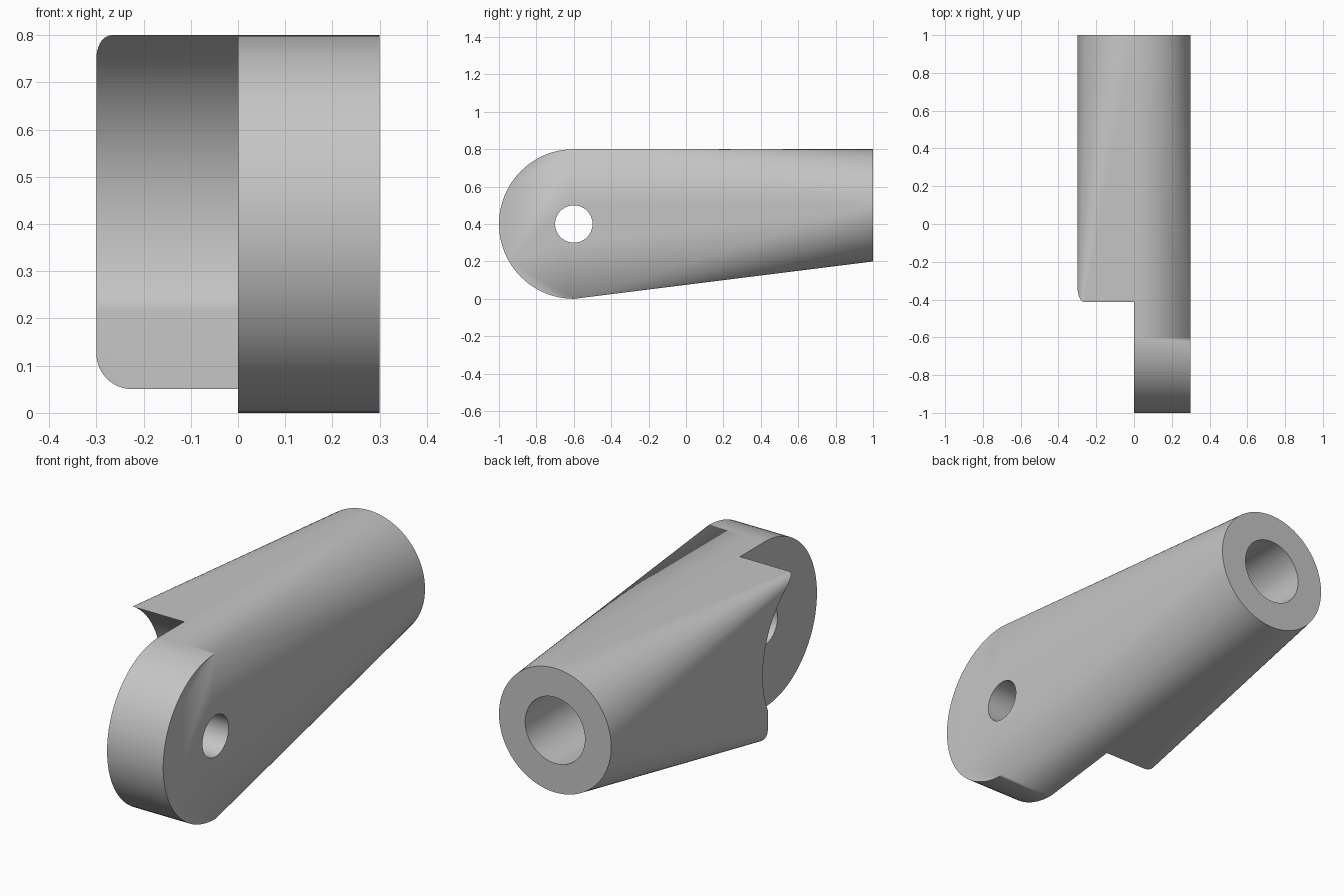
import bpy, bmesh, math
from mathutils import Vector

if "Cube" in bpy.data.objects:
    bpy.data.objects.remove(bpy.data.objects["Cube"])

NOSE_Y, NOSE_Z, NOSE_R = -0.6, 0.4, 0.4      # rounded lap end
END_Z, END_R, BORE_R = 0.5, 0.3, 0.16        # round socket end
HALF_W = 0.3
QUARTER = 24                                 # segments per quarter arc

grey = bpy.data.materials.new("light grey")
grey.use_nodes = True
colour = (0.56, 0.56, 0.56, 1)
grey.diffuse_color = colour
grey.node_tree.nodes["Principled BSDF"].inputs["Base Color"].default_value = colour


def make_object(name, bm):
    bmesh.ops.recalc_face_normals(bm, faces=bm.faces)
    mesh = bpy.data.meshes.new(name)
    bm.to_mesh(mesh)
    bm.free()
    mesh.materials.append(grey)
    obj = bpy.data.objects.new(name, mesh)
    bpy.context.collection.objects.link(obj)
    return obj


def extrude_profile(name, points, axis, start, end):
    """Extrude a closed profile along x (points are y, z) or y (points are x, z)."""
    bm = bmesh.new()

    def place(p):
        return (start, p[0], p[1]) if axis == "x" else (p[0], start, p[1])
    face = bm.faces.new([bm.verts.new(place(p)) for p in points])
    top = bmesh.ops.extrude_face_region(bm, geom=[face])["geom"]
    shift = Vector((end - start, 0, 0)) if axis == "x" else Vector((0, end - start, 0))
    bmesh.ops.translate(bm, vec=shift, verts=[v for v in top if isinstance(v, bmesh.types.BMVert)])
    return make_object(name, bm)


def arc(cx, cy, r, a0, a1, n):
    return [(cx + r * math.cos(a0 + (a1 - a0) * i / n),
             cy + r * math.sin(a0 + (a1 - a0) * i / n)) for i in range(n + 1)]


def boolean(target, tool, operation):
    mod = target.modifiers.new(tool.name, "BOOLEAN")
    mod.operation, mod.object, mod.solver = operation, tool, "EXACT"
    bpy.context.view_layer.objects.active = target
    bpy.ops.object.modifier_apply(modifier=mod.name)
    bpy.data.objects.remove(tool)


# Arm: square end lofted to a round end, each corner fanning to a quarter arc
bm = bmesh.new()
corners = [bm.verts.new((x, NOSE_Y, z)) for x, z in
           ((HALF_W, 0.8), (-HALF_W, 0.8), (-HALF_W, 0), (HALF_W, 0))]
ring = [bm.verts.new((x, 1.0, z)) for x, z in
        arc(0, END_Z, END_R, 0, math.tau, 4 * QUARTER)[:-1]]
for q, corner in enumerate(corners):
    for i in range(q * QUARTER, (q + 1) * QUARTER):
        bm.faces.new((corner, ring[i], ring[(i + 1) % len(ring)]))
    bm.faces.new((corner, corners[(q + 1) % 4], ring[((q + 1) * QUARTER) % len(ring)]))
bm.faces.new(corners)
bm.faces.new(ring)
arm = make_object("lap_joint_arm", bm)

# Clearance recess: concave arc above, straight wall below, on the right half
R = 0.442
a0 = math.asin(-0.18 / R)
flat_y = NOSE_Y + R * math.cos(a0)
recess = [(-1.2, -0.1), (flat_y, -0.1)] + arc(NOSE_Y, NOSE_Z, R, a0, math.pi / 2, 40)
recess.append((-1.2, NOSE_Z + R))
boolean(arm, extrude_profile("recess_cutter", recess, "x", -0.5, 0), "DIFFERENCE")

# Rounded nose on the left half
nose = arc(NOSE_Y, NOSE_Z, NOSE_R, math.pi / 2, 1.5 * math.pi, 48)
boolean(arm, extrude_profile("nose", nose, "x", 0, HALF_W), "UNION")

# Pin hole through the nose and blind bore in the round end
pin = arc(NOSE_Y, NOSE_Z, 0.1, 0, math.tau, 48)[:-1]
boolean(arm, extrude_profile("pin_cutter", pin, "x", -0.1, 0.5), "DIFFERENCE")
bore = arc(0, END_Z, BORE_R, 0, math.tau, 64)[:-1]
boolean(arm, extrude_profile("bore_cutter", bore, "y", 0.2, 1.2), "DIFFERENCE")

# Smooth shading with crisp machined edges
bpy.ops.object.select_all(action="DESELECT")
arm.select_set(True)
bpy.context.view_layer.objects.active = arm
bpy.ops.object.shade_smooth_by_angle(angle=math.radians(30))
weighted = arm.modifiers.new("weighted normals", "WEIGHTED_NORMAL")
weighted.keep_sharp = True
